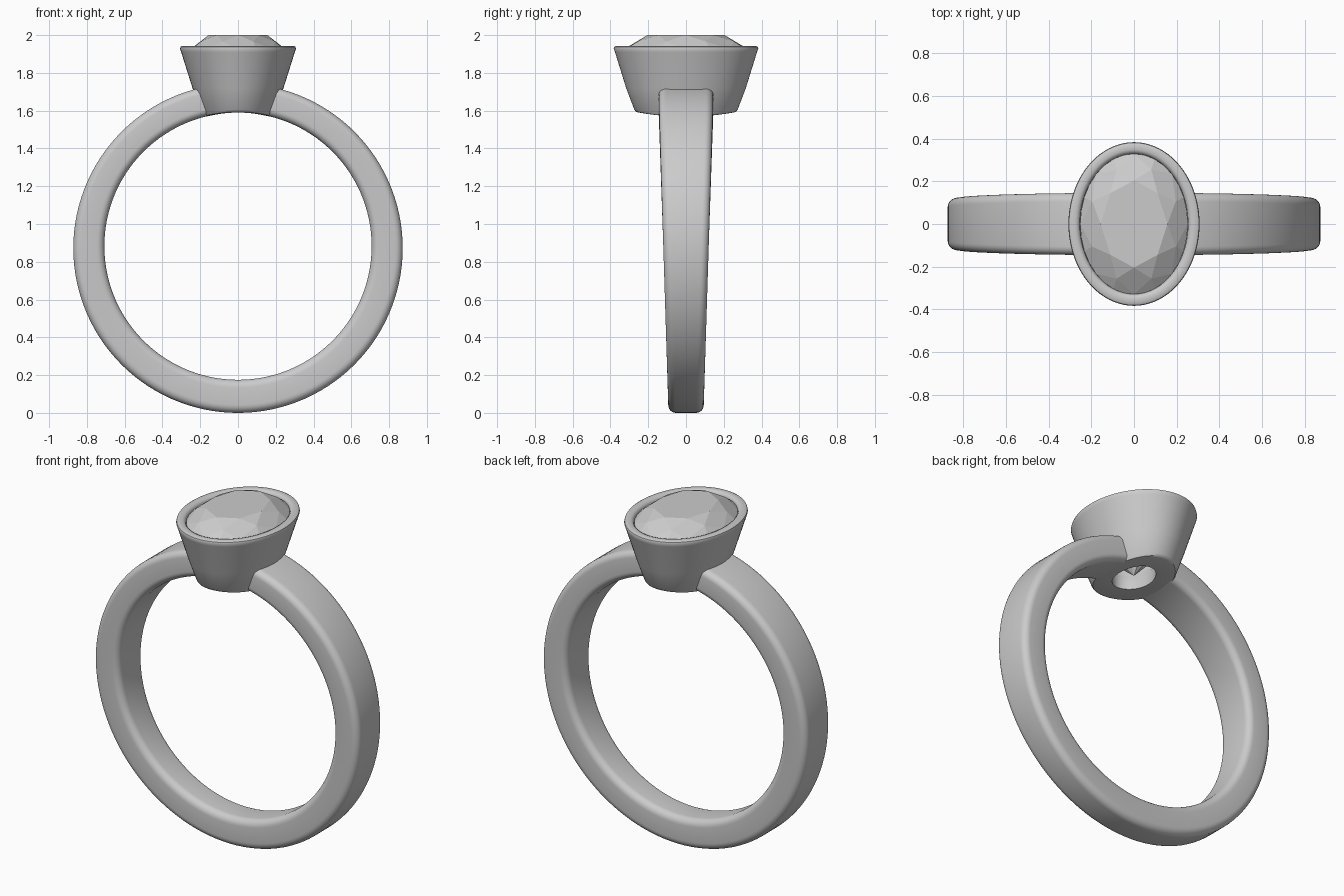
import bpy
from math import sin, cos, pi, radians, sqrt

if "Cube" in bpy.data.objects:
    bpy.data.objects.remove(bpy.data.objects["Cube"])

FINGER_Z, FINGER_R = 0.8825, 0.7075   # finger hole circle
OUTER_Z, OUTER_R = 0.872, 0.872       # outside of the band


def make(name, verts, faces, smooth=None):
    me = bpy.data.meshes.new(name)
    me.from_pydata(verts, [], faces)
    me.update()
    ob = bpy.data.objects.new(name, me)
    bpy.context.collection.objects.link(ob)
    bpy.ops.object.select_all(action='DESELECT')
    bpy.context.view_layer.objects.active = ob
    ob.select_set(True)
    bpy.ops.object.mode_set(mode='EDIT')
    bpy.ops.mesh.select_all(action='SELECT')
    bpy.ops.mesh.normals_make_consistent(inside=False)
    bpy.ops.object.mode_set(mode='OBJECT')
    if smooth:
        bpy.ops.object.shade_smooth_by_angle(angle=radians(smooth))
    return ob


def loft(rings, closed=False):
    """Quads between successive rings of equal length."""
    n, m = len(rings[0]), len(rings)
    verts = [v for r in rings for v in r]
    faces = []
    for i in range(m if closed else m - 1):
        a, b = i * n, (i + 1) % m * n
        for j in range(n):
            k = (j + 1) % n
            faces.append((a + j, a + k, b + k, b + j))
    return verts, faces


# Band: rounded section swept round the finger, tapering towards the bottom
def band_section(a, steps=6):
    thick_guess = 0.165
    r = 0.04
    w = 0.094 + 0.026 * (1 + cos(a))
    pts = []
    for cx, cy, start in ((w - r, thick_guess - r, 0), (-w + r, thick_guess - r, 90),
                          (-w + r, r, 180), (w - r, r, 270)):
        for s in range(steps + 1):
            t = radians(start + 90 * s / steps)
            y, t_out = cx + r * cos(t), (cy + r * sin(t)) / thick_guess
            rad = FINGER_R + (OUTER_R - FINGER_R) * t_out
            zc = FINGER_Z + (OUTER_Z - FINGER_Z) * t_out
            pts.append((rad * sin(a), y, zc + rad * cos(a)))
    return pts


SEG, GAP = 112, radians(12.5)
rings = [band_section(GAP + (2 * pi - 2 * GAP) * i / SEG) for i in range(SEG + 1)]
verts, faces = loft(rings)
n = len(rings[0])
faces += [tuple(range(n)), tuple(range(SEG * n, SEG * n + n))]
make("band", verts, faces, 40)


# Bezel: hollow oval cup, underside following the finger hole
def oval(ax, ay, z, count=80):
    pts = []
    for i in range(count):
        t = 2 * pi * i / count
        x, y = ax * cos(t), ay * sin(t)
        # z of None means on the finger curve; tuples are offsets above it
        h = FINGER_Z + sqrt(FINGER_R ** 2 - x * x) + z[0] if isinstance(z, tuple) else z
        pts.append((x, y, h))
    return pts


bezel_profile = [
    (0.10, 0.14, (0.0,)), (0.175, 0.25, (0.0,)), (0.188, 0.265, (0.004,)),
    (0.195, 0.274, (0.016,)), (0.241, 0.317, 1.72), (0.301, 0.376, 1.91),
    (0.307, 0.383, 1.928), (0.304, 0.380, 1.938), (0.295, 0.371, 1.943),
    (0.272, 0.347, 1.943), (0.260, 0.335, 1.938), (0.253, 0.328, 1.925),
    (0.252, 0.327, 1.89), (0.105, 0.145, 1.67),
]
verts, faces = loft([oval(*p) for p in bezel_profile], closed=True)
make("bezel", verts, faces, 40)


# Stone: oval brilliant cut with flat facets
def stone_ring(count, scale, z, offset=0.0):
    return [(0.252 * scale * cos(2 * pi * (i + offset) / count),
             0.329 * scale * sin(2 * pi * (i + offset) / count), z) for i in range(count)]


table = stone_ring(8, 0.62, 2.0)
mid = stone_ring(8, 0.84, 1.966, 0.5)
girdle = stone_ring(32, 1.0, 1.925)
lower = stone_ring(32, 1.0, 1.905)
pav = stone_ring(8, 0.5, 1.73, 0.5)
verts = table + mid + girdle + lower + pav + [(0, 0, 1.60)]
T, M, G, L, P, C = 0, 8, 16, 48, 80, 88
faces = [tuple(range(8))]
for k in range(8):
    k1, g = (k + 1) % 8, 4 * k
    ge = (g + 4) % 32
    faces += [
        (T + k, M + k, T + k1),                                # star
        (T + k, M + (k - 1) % 8, G + g, M + k),                # kite
        (M + k, G + g, G + g + 1, G + g + 2),                  # upper girdle pair
        (M + k, G + g + 2, G + g + 3, G + ge),
        (P + k, L + g + 2, L + g + 1, L + g),                  # lower girdle pair
        (P + k, L + ge, L + g + 3, L + g + 2),
        (P + k, L + g, P + (k - 1) % 8, C),                    # pavilion main
    ]
for i in range(32):
    j = (i + 1) % 32
    faces.append((G + i, L + i, L + j, G + j))
make("stone", verts, faces)
